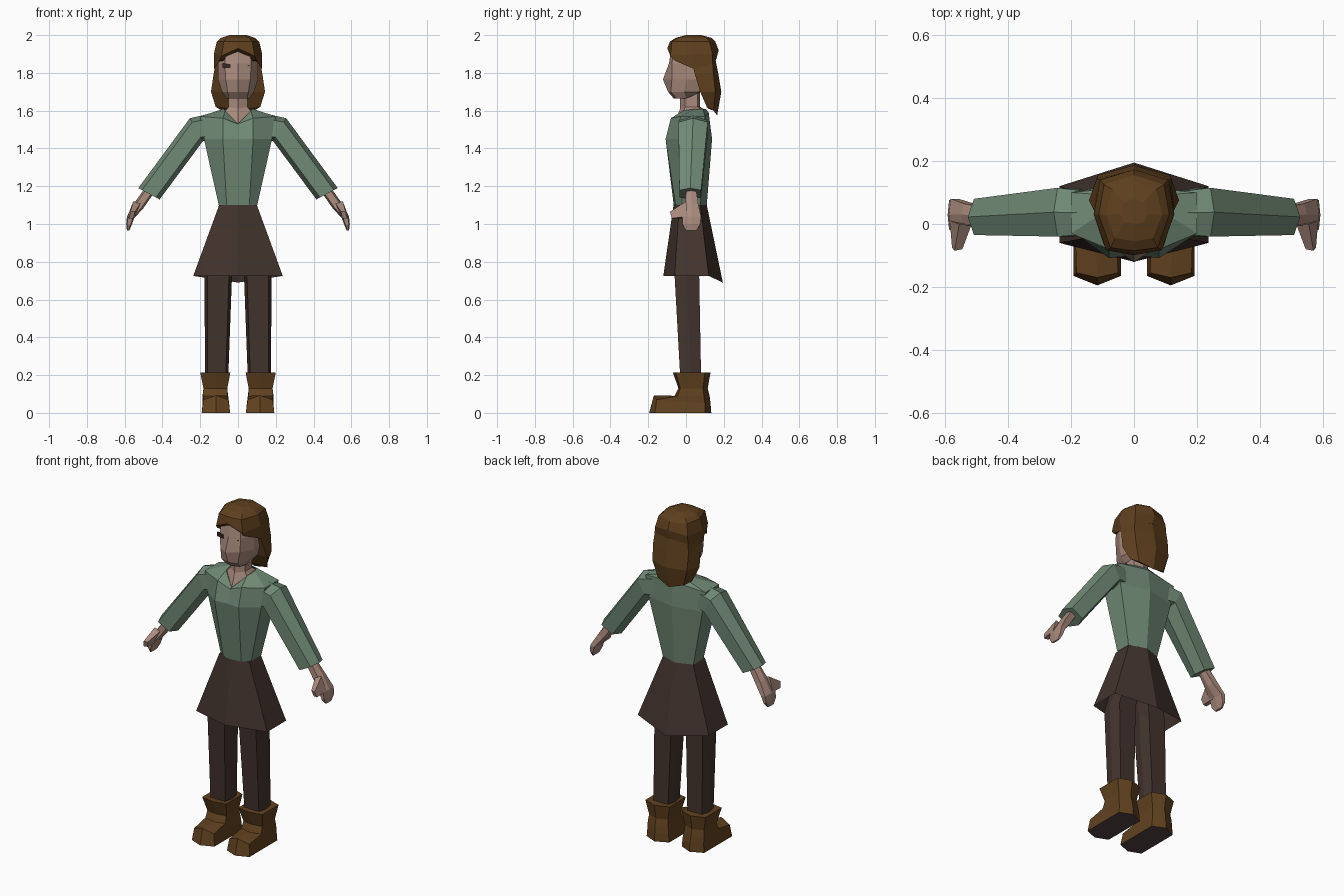
import bpy, bmesh


def material(name, rgb):
    m = bpy.data.materials.new(name)
    m.diffuse_color = (*rgb, 1)
    return m


HAIR = material("hair_brown", (.115, .051, .013))
LEATHER = material("boot_leather", (.120, .054, .014))
GREEN = material("sage_green", (.165, .255, .180))
CLOTH = material("dark_brown_cloth", (.056, .034, .027))
SKIN = material("skin", (.400, .255, .205))
SOLE = material("sole_grey_brown", (.085, .060, .055))
EYE = material("eye_dark", (.035, .018, .014))


def loft(name, rings, mat, mirror=False, start=True, end=True):
    """Skin a list of equal-length closed rings, with optional caps."""
    bm = bmesh.new()
    rows = [[bm.verts.new(p) for p in r] for r in rings]
    n = len(rows[0])
    for a, b in zip(rows, rows[1:]):
        for i in range(n):
            j = (i + 1) % n
            bm.faces.new((a[i], a[j], b[j], b[i]))
    if start:
        bm.faces.new(rows[0])
    if end:
        bm.faces.new(rows[-1])
    bmesh.ops.recalc_face_normals(bm, faces=bm.faces[:])
    me = bpy.data.meshes.new(name)
    bm.to_mesh(me)
    bm.free()
    ob = bpy.data.objects.new(name, me)
    bpy.context.collection.objects.link(ob)
    me.materials.append(mat)
    if mirror:
        ob.modifiers.new("mirror", 'MIRROR').use_mirror_merge = False
    return ob


def sym(z, half, cx=0):
    """Full ring from a half outline, front centre to back centre."""
    pts = [(p[0], p[1], p[2] if len(p) > 2 else z) for p in half]
    other = [(-x, y, w) for x, y, w in reversed(pts[1:-1])]
    return [(cx + x, y, w) for x, y, w in pts + other]


HEX = [(1, 0), (.65, 1), (-.65, 1), (-1, 0), (-.65, -1), (.65, -1)]


def limb(top, bot, y0, y1):
    """Six-sided arm section between an upper and a lower (x, z) point."""
    return [((top[0] + bot[0]) / 2 + a * (top[0] - bot[0]) / 2,
             (y0 + y1) / 2 + b * (y1 - y0) / 2,
             (top[1] + bot[1]) / 2 + a * (top[1] - bot[1]) / 2) for a, b in HEX]


def leg_ring(z, x0, x1, y0, y1):
    return [((x0 + x1) / 2 + b * (x1 - x0) / 2 * (.78 if a else 1),
             (y0 + y1) / 2 + a * (y1 - y0) / 2, z)
            for a, b in [(-1, -1), (-1, 1), (0, 1), (1, 1), (1, -1), (0, -1)]]


# boots, with soles coloured by direction
boot = loft("boots", [
    sym(.215, [(0, -.07), (.08, -.055), (.08, .10), (0, .13)], .12),
    sym(.13, [(0, -.04), (.063, -.03), (.063, .09), (0, .115)], .12),
    sym(.09, [(0, -.06), (.066, -.045), (.068, .095), (0, .125)], .12),
    sym(.05, [(0, -.17, .093), (.066, -.155, .07), (.070, .10), (0, .130)], .117),
    sym(0, [(0, -.195), (.075, -.165), (.075, .10), (0, .134)], .117)],
    LEATHER, mirror=True)
boot.data.materials.append(SOLE)
for f in boot.data.polygons:
    if f.normal.z < -.9 and f.center.z < .01:
        f.material_index = 1

# trouser legs
loft("legs", [leg_ring(.18, .052, .175, -.03, .08),
              leg_ring(.72, .032, .177, -.06, .07),
              leg_ring(.88, .012, .13, -.05, .08)], CLOTH, mirror=True)

# flared skirt, open underneath
loft("skirt", [
    sym(1.1, [(0, -.066), (.1, -.035), (.1, .075), (0, .11)]),
    sym(.725, [(0, -.12), (.237, -.06), (.237, .12), (0, .195, .69)])],
    CLOTH, end=False)

# tunic body
loft("tunic_body", [
    sym(1.1, [(0, -.065), (.06, -.055), (.102, -.02), (.102, .075), (0, .11)]),
    sym(1.45, [(0, -.10), (.08, -.108), (.18, -.035), (.18, .10), (0, .138)]),
    sym(1.57, [(0, -.078, 1.53), (.08, -.08, 1.56), (.2, -.03), (.2, .10), (0, .12, 1.59)]),
    sym(1.61, [(0, -.06, 1.53), (.068, -.015, 1.6), (.076, .05), (.06, .09), (0, .105)])],
    GREEN, end=False)

# sleeves
loft("sleeves", [limb((.12, 1.59), (.12, 1.44), -.03, .10),
                 limb((.255, 1.56), (.185, 1.44), -.04, .115),
                 limb((.528, 1.19), (.415, 1.13), -.035, .08)], GREEN, mirror=True)

# hands and thumbs
loft("hands", [limb((.50, 1.18), (.455, 1.15), 0, .055),
               limb((.55, 1.11), (.50, 1.085), -.005, .065),
               limb((.588, 1.04), (.55, 1.03), -.02, .08),
               limb((.592, 1.0), (.565, .99), -.018, .075),
               limb((.588, .965), (.575, .967), 0, .055)], SKIN, mirror=True)
loft("thumbs", [
    [(.515, 0, 1.11), (.555, 0, 1.12), (.585, .01, 1.04), (.55, .01, 1.03)],
    [(.545, -.08, 1.065), (.57, -.085, 1.065), (.578, -.075, 1.03), (.553, -.07, 1.03)]],
    SKIN, mirror=True)

# neck, filling the collar opening
loft("neck", [
    sym(1.605, [(0, -.06, 1.53), (.067, -.012, 1.598), (.06, .085), (0, .1)]),
    sym(1.62, [(0, -.032, 1.61), (.05, -.005), (.05, .06), (0, .075)]),
    sym(1.71, [(0, -.03), (.05, -.005), (.05, .06), (0, .075)])], SKIN)

# head
loft("head", [
    sym(1.665, [(0, -.065), (.048, -.05), (.06, 0), (.04, .04, 1.68), (0, .05, 1.69)]),
    sym(1.70, [(0, -.095), (.055, -.08), (.085, -.01), (.08, .07), (0, .08)]),
    sym(1.765, [(0, -.122), (.065, -.075), (.105, 0), (.1, .09), (0, .12)]),
    sym(1.85, [(0, -.09), (.07, -.075), (.105, 0), (.105, .10), (0, .14)]),
    sym(1.94, [(0, -.076), (.06, -.06), (.09, 0), (.09, .09), (0, .13)])], SKIN)

# eyes: one larger plate and one mostly covered
for name, x, w, h in [("eye_left", -.062, .042, .026), ("eye_right", .052, .016, .007)]:
    loft(name, [[(x + a * w / 2, y + .003 * abs(a - (x < 0)), 1.838 + b * h / 2)
                 for a, b in [(-1, -.8), (1, -1), (1, .7), (-1, 1)]]
                for y in (-.086, -.078)], EYE)

# hair cap with a parted fringe
loft("hair_cap", [
    sym(2.0, [(0, 0), (.03, .005), (.045, .03), (.03, .07), (0, .08)]),
    sym(1.985, [(0, -.055), (.06, -.045), (.09, .03), (.07, .11), (0, .135)]),
    sym(1.965, [(0, -.085), (.075, -.075), (.112, .03), (.095, .125), (0, .155)]),
    sym(1.9, [(0, -.099, 1.93), (.088, -.083, 1.89), (.128, .03), (.108, .14), (0, .173, 1.92)]),
    sym(1.85, [(0, -.085, 1.925), (.098, -.06, 1.865), (.127, .045, 1.82), (.112, .14), (0, .158, 1.865)])],
    HAIR)

# hair falling behind the neck
loft("hair_back", [
    sym(1.865, [(0, .05), (.115, .03), (.11, .14), (0, .157)]),
    sym(1.80, [(0, .06), (.128, .045), (.118, .145), (0, .170)]),
    sym(1.70, [(0, .075), (.143, .075), (.115, .155), (0, .187)]),
    sym(1.61, [(0, .12), (.118, .11, 1.62), (.085, .145, 1.60), (0, .165, 1.575)])], HAIR)
